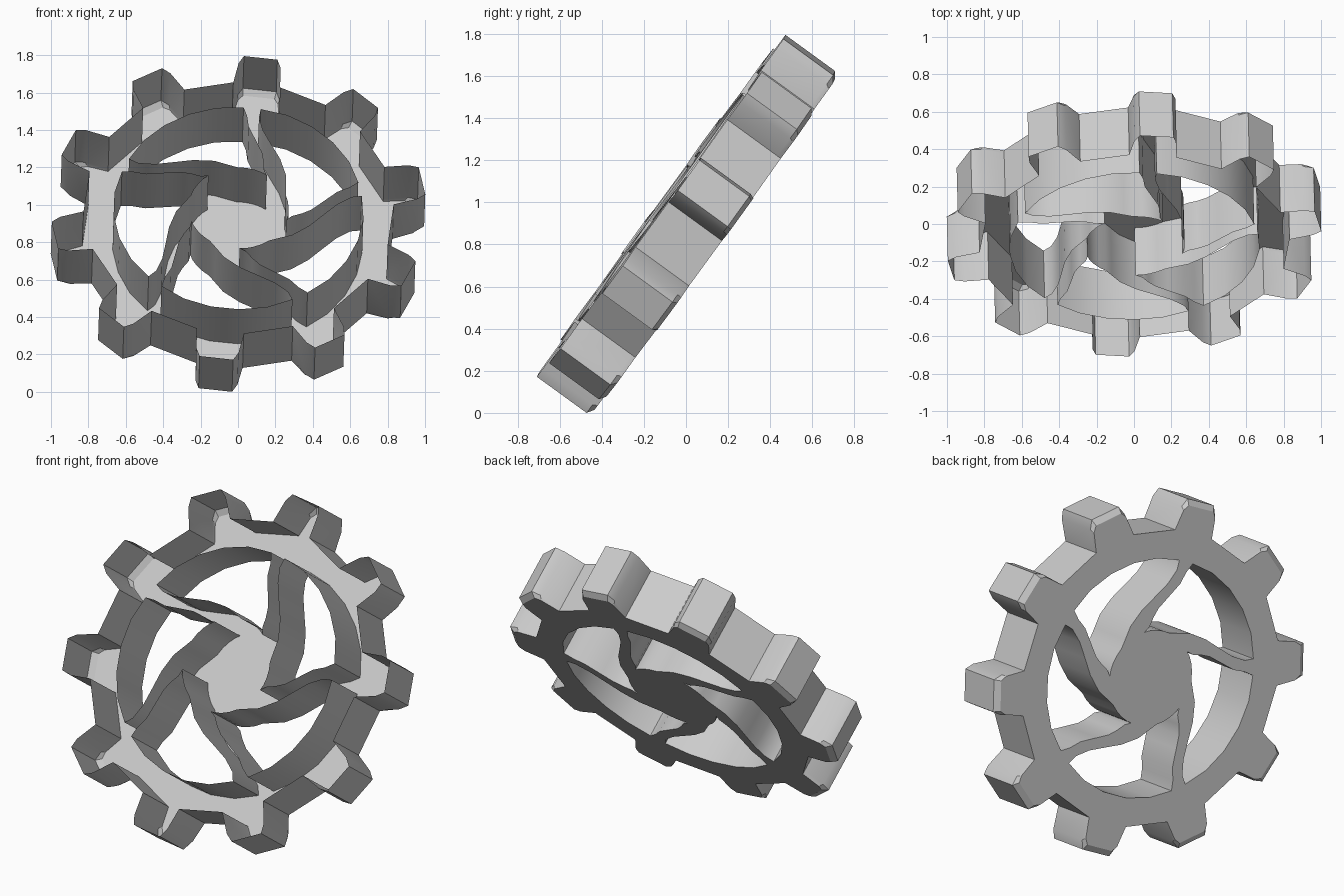
import bpy, bmesh
from math import radians, sin, cos
from mathutils import Matrix, Vector

old = bpy.data.objects.get("Cube")
if old:
    bpy.data.objects.remove(old, do_unlink=True)

grey = bpy.data.materials.new("light_grey")
grey.use_nodes = True
grey.diffuse_color = (0.6, 0.6, 0.6, 1)
grey.node_tree.nodes["Principled BSDF"].inputs["Base Color"].default_value = (0.6, 0.6, 0.6, 1)

TEETH, SPOKES = 10, 5
FRONT, BACK, BEVEL = 0.157, -0.157, 0.022
PHASE = 11.2             # direction of the first tooth, degrees
TILT, YAW = 54, 1.2      # lean and slight turn of the wheel, degrees

# Half tooth outline (sideways, radial): base, shoulder, tip
TOOTH = [(0.126, 0.82), (0.113, 0.95), (0.09, 1.0)]
TOOTH_BACK = [(0.126, 0.82), (0.108, 0.935), (0.085, 0.967)]

# Spoke sides (radius, degrees from the tooth direction), hub to rim
SPOKE_LEFT = [(0.266, -28), (0.29, -21), (0.34, -16.5), (0.39, -12), (0.45, -5.5), (0.54, 1), (0.61, 2.5), (0.665, 4.5)]
SPOKE_RIGHT = [(0.268, -64), (0.29, -54), (0.335, -42.5), (0.395, -27.5), (0.455, -16), (0.53, -7.5), (0.61, -3.5), (0.665, -3.5)]


def polar(r, deg):
    return (r * cos(radians(deg)), r * sin(radians(deg)))


def rim_outline(half):
    """Closed outline of all the teeth, counterclockwise."""
    profile = [(-t, r) for t, r in half] + [(t, r) for t, r in reversed(half)]
    pts = []
    for k in range(TEETH):
        c, s = polar(1, PHASE + k * 360 / TEETH)
        pts += [(r * c - t * s, r * s + t * c) for t, r in profile]
    return pts


def window_outline(k):
    """Opening between one curved spoke and the next."""
    step = 360 / SPOKES
    a = PHASE + k * step
    pts = [polar(r, a + d) for r, d in SPOKE_LEFT]
    pts += [polar(0.67, a + d) for d in (17, 30, 43, 56)]
    pts += [polar(r, a + step + d) for r, d in reversed(SPOKE_RIGHT)]
    pts += [polar(0.268, a + d) for d in (-2, -12, -21)]
    return pts


bm = bmesh.new()


def add_loop(pts, z):
    return [bm.verts.new((x, y, z)) for x, y in pts]


def wall(a, b):
    n = len(a)
    for i in range(n):
        j = (i + 1) % n
        bm.faces.new((a[i], a[j], b[j], b[i]))


def loop_edges(loop):
    return [bm.edges.get((loop[i - 1], loop[i])) for i in range(len(loop))]


# Toothed outer wall, bevelled at the back of each tip
outer = rim_outline(TOOTH)
front_loop = add_loop(outer, FRONT)
bevel_loop = add_loop(outer, BACK + BEVEL)
back_loop = add_loop(rim_outline(TOOTH_BACK), BACK)
wall(front_loop, bevel_loop)
wall(bevel_loop, back_loop)
cap_edges = loop_edges(back_loop)

# Walls of the five openings
for k in range(SPOKES):
    pts = window_outline(k)
    f, b = add_loop(pts, FRONT), add_loop(pts, BACK)
    wall(f, b)
    cap_edges += loop_edges(b)

# Flat back plate; the front stays open
filled = bmesh.ops.triangle_fill(bm, use_beauty=True, use_dissolve=False,
                                 edges=cap_edges, normal=Vector((0, 0, -1)))
plate = [g for g in filled["geom"] if isinstance(g, bmesh.types.BMFace)]
bmesh.ops.recalc_face_normals(bm, faces=bm.faces[:])
bm.normal_update()
if sum(f.normal.z * f.calc_area() for f in plate) > 0:
    bmesh.ops.reverse_faces(bm, faces=bm.faces[:])

# Lean the wheel back, centre it and stand it on the ground
bm.transform(Matrix.Rotation(radians(TILT), 4, 'X') @ Matrix.Rotation(radians(YAW), 4, 'Y'))
xs, ys, zs = zip(*(v.co for v in bm.verts))
bm.transform(Matrix.Translation((-(min(xs) + max(xs)) / 2, -(min(ys) + max(ys)) / 2, -min(zs))))

mesh = bpy.data.meshes.new("gear_wheel")
bm.to_mesh(mesh)
bm.free()
mesh.materials.append(grey)
wheel = bpy.data.objects.new("gear_wheel", mesh)
bpy.context.collection.objects.link(wheel)
for o in bpy.context.selected_objects:
    o.select_set(False)
wheel.select_set(True)
bpy.context.view_layer.objects.active = wheel
bpy.ops.object.shade_smooth_by_angle(angle=radians(30))
